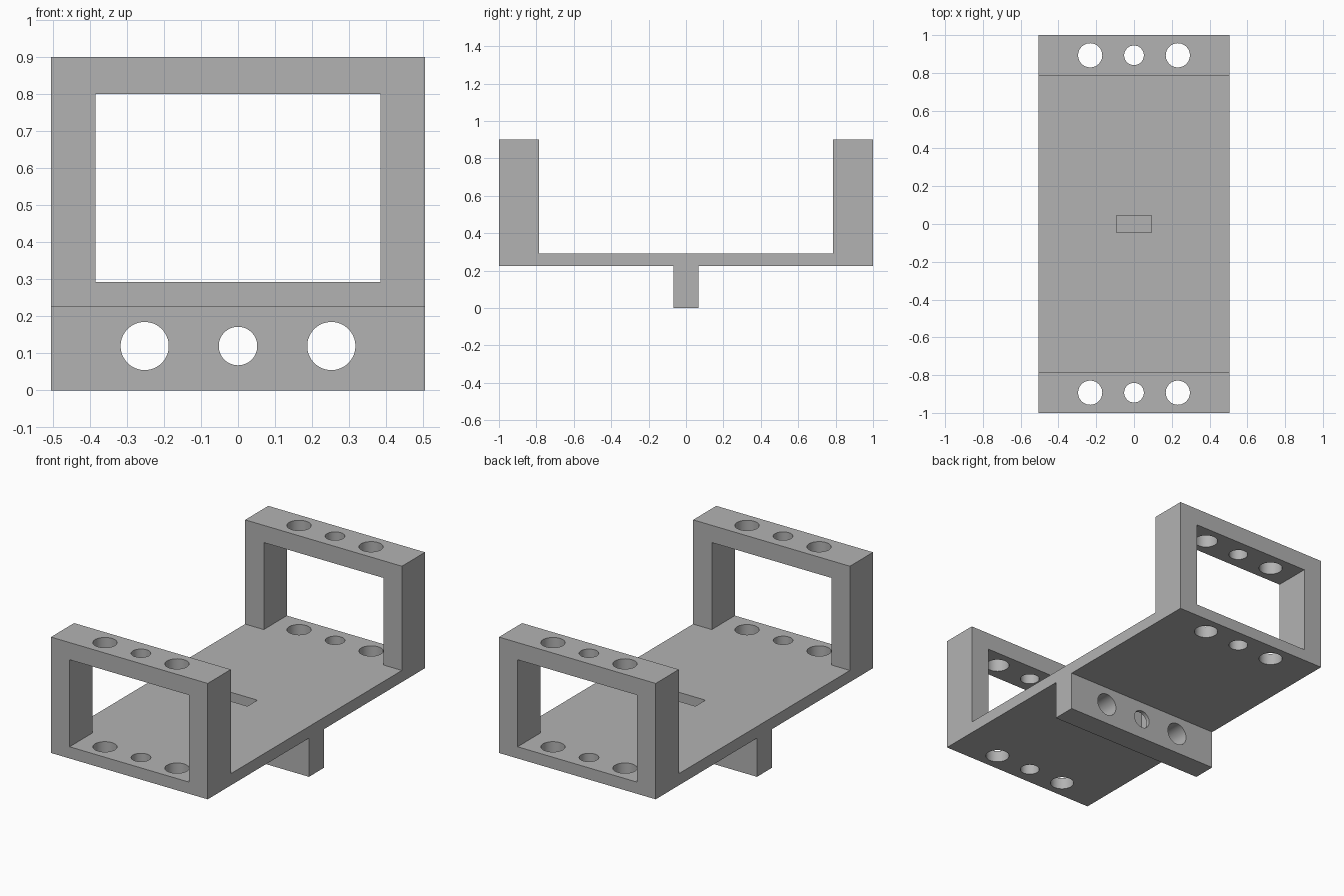
import bpy
import bmesh
import math
from mathutils import Matrix, Vector

cube = bpy.data.objects.get("Cube")
if cube:
    bpy.data.objects.remove(cube, do_unlink=True)

HALF_W = 0.505        # half width of the whole bracket
PLATE_LOW, PLATE_TOP = 0.225, 0.293
WALL_IN = 0.787       # inner face of the end frames
TOP = 0.9

grey = bpy.data.materials.new("plain grey")
grey.use_nodes = True
grey.diffuse_color = (0.448, 0.448, 0.448, 1)
grey.node_tree.nodes["Principled BSDF"].inputs["Base Color"].default_value = grey.diffuse_color


def finish(name, bm):
    bmesh.ops.recalc_face_normals(bm, faces=bm.faces)
    mesh = bpy.data.meshes.new(name)
    bm.to_mesh(mesh)
    bm.free()
    mesh.materials.append(grey)
    obj = bpy.data.objects.new(name, mesh)
    bpy.context.collection.objects.link(obj)
    return obj


def box(name, low, high):
    low, high = Vector(low), Vector(high)
    bm = bmesh.new()
    place = Matrix.Translation((low + high) / 2) @ Matrix.Diagonal((*(high - low), 1))
    bmesh.ops.create_cube(bm, size=1, matrix=place)
    return finish(name, bm)


def rod(name, centre, radius, length, turn=0):
    bm = bmesh.new()
    place = Matrix.Translation(centre) @ Matrix.Rotation(turn, 4, "X")
    bmesh.ops.create_cone(bm, cap_ends=True, segments=64, radius1=radius,
                          radius2=radius, depth=length, matrix=place)
    return finish(name, bm)


# Body: side profile extruded across the width
half = [(0.068, 0), (0.068, PLATE_LOW), (1, PLATE_LOW), (1, TOP),
        (WALL_IN, TOP), (WALL_IN, PLATE_TOP)]
outline = half + [(-y, z) for y, z in reversed(half)]
bm = bmesh.new()
side = bm.faces.new([bm.verts.new((-HALF_W, y, z)) for y, z in outline])
out = bmesh.ops.extrude_face_region(bm, geom=[side])
moved = [v for v in out["geom"] if isinstance(v, bmesh.types.BMVert)]
bmesh.ops.translate(bm, verts=moved, vec=(2 * HALF_W, 0, 0))
body = finish("bracket_body", bm)

# Window through both end frames
cutters = [box("window_cutter", (-0.385, -1.2, PLATE_TOP), (0.385, 1.2, 0.8))]

# Vertical holes through the end frames and plate, and holes through the lower bar
for s in (-1, 0, 1):
    for y in (-0.893, 0.893):
        cutters.append(rod("frame_hole_cutter", (s * 0.232, y, 0.55),
                           0.064 if s else 0.052, 1.2))
    cutters.append(rod("bar_hole_cutter", (s * 0.252, 0, 0.12),
                       0.065 if s else 0.052, 0.6, math.pi / 2))

# Nut pocket dropping from the plate into the bar
cutters.append(box("pocket_cutter", (-0.093, -0.046, 0.03), (0.093, 0.046, 0.4)))

for cutter in cutters:
    cutter.hide_render = True
    mod = body.modifiers.new(cutter.name, "BOOLEAN")
    mod.operation = "DIFFERENCE"
    mod.solver = "EXACT"
    mod.object = cutter

# Bake the cuts and discard the cutters
graph = bpy.context.evaluated_depsgraph_get()
cut_mesh = bpy.data.meshes.new_from_object(body.evaluated_get(graph))
body.modifiers.clear()
body.data = cut_mesh
for cutter in cutters:
    bpy.data.objects.remove(cutter, do_unlink=True)

bpy.ops.object.select_all(action="DESELECT")
body.select_set(True)
bpy.context.view_layer.objects.active = body
bpy.ops.object.shade_smooth_by_angle(angle=math.radians(30))
